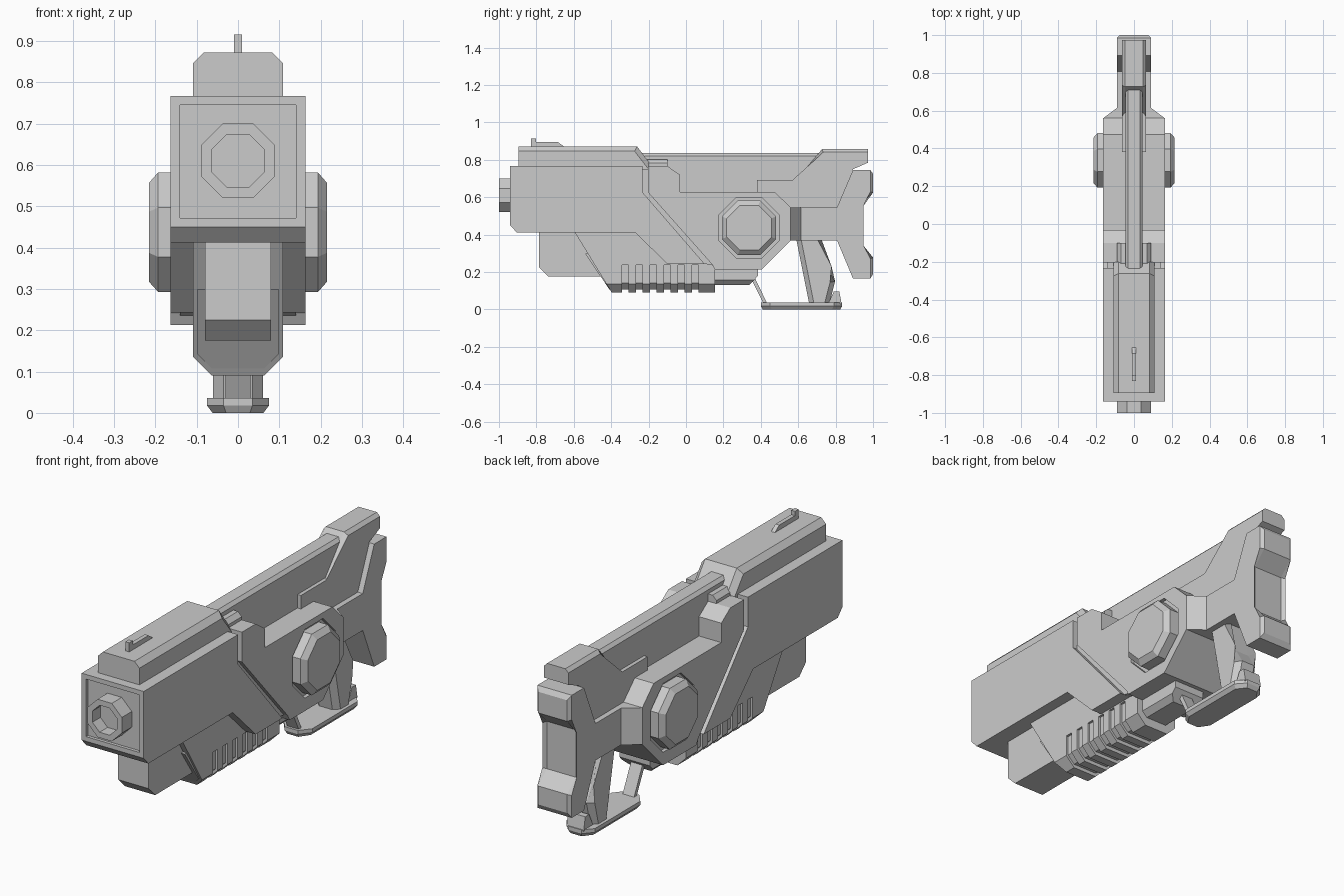
import bpy, bmesh, math
from mathutils import Matrix, Vector

cube = bpy.data.objects.get("Cube")
if cube:
    bpy.data.objects.remove(cube, do_unlink=True)

grey = bpy.data.materials.new("plain grey")
grey.use_nodes = True
COLOUR = (0.6, 0.6, 0.6, 1)
grey.diffuse_color = COLOUR
grey.node_tree.nodes["Principled BSDF"].inputs["Base Color"].default_value = COLOUR


def finish(bm, name):
    bmesh.ops.recalc_face_normals(bm, faces=bm.faces)
    mesh = bpy.data.meshes.new(name)
    bm.to_mesh(mesh)
    bm.free()
    mesh.materials.append(grey)
    obj = bpy.data.objects.new(name, mesh)
    bpy.context.scene.collection.objects.link(obj)
    return obj


def prism(name, profile, hw, chamfer=0, rule=None):
    """Extrude a (y, z) profile across x; chamfer side edges whose midpoint meets the rule."""
    bm = bmesh.new()
    rings = [[bm.verts.new((x, y, z)) for y, z in profile] for x in (-hw, hw)]
    n = len(profile)
    for ring in rings:
        bm.faces.new(ring)
    for i in range(n):
        j = (i + 1) % n
        bm.faces.new((rings[0][i], rings[0][j], rings[1][j], rings[1][i]))
    if chamfer:
        edges = []
        for e in bm.edges:
            a, b = e.verts
            if abs(a.co.x - b.co.x) < 1e-5 and rule((a.co + b.co) / 2, abs(a.co.z - b.co.z)):
                edges.append(e)
        bmesh.ops.bevel(bm, geom=edges, offset=chamfer, segments=1, affect='EDGES')
    return finish(bm, name)


def loft(name, rings):
    """Skin a list of equal-length point rings and cap both ends."""
    bm = bmesh.new()
    vs = [[bm.verts.new(p) for p in ring] for ring in rings]
    n = len(vs[0])
    for a, b in zip(vs, vs[1:]):
        for i in range(n):
            j = (i + 1) % n
            bm.faces.new((a[i], a[j], b[j], b[i]))
    bm.faces.new(vs[0])
    bm.faces.new(vs[-1])
    return finish(bm, name)


def octagon(apothem):
    r = apothem / math.cos(math.pi / 8)
    return [(r * math.cos(math.pi / 8 + k * math.pi / 4),
             r * math.sin(math.pi / 8 + k * math.pi / 4)) for k in range(8)]


def box_ring(x, y, z):
    return [(-x, y - 0, z[0]), (x, y, z[0]), (x, y, z[1]), (-x, y, z[1])]


def cut(target, cutter):
    """Subtract the cutter and delete it."""
    cutter.hide_render = True
    mod = target.modifiers.new("cut", 'BOOLEAN')
    mod.operation = 'DIFFERENCE'
    mod.solver = 'EXACT'
    mod.object = cutter
    bpy.context.view_layer.objects.active = target
    bpy.ops.object.modifier_apply(modifier=mod.name)
    bpy.data.objects.remove(cutter, do_unlink=True)


def flat_top(limit):
    return lambda mid, rise: mid.z > limit and rise < 0.01


def flat_bottom(limit):
    return lambda mid, rise: mid.z < limit and rise < 0.01


# Front shroud with a shallow recessed face
shroud = prism("front_shroud", [(-0.94, 0.45), (-0.94, 0.767), (-0.232, 0.767), (-0.232, 0.626),
                                (0.10, 0.243), (-0.10, 0.243), (-0.272, 0.412), (-0.905, 0.412)], 0.163)
cut(shroud, loft("recess_cutter", [box_ring(0.14, y, (0.472, 0.745)) for y in (-1.1, -0.925)]))

# Hollow octagonal muzzle
rings = [[(x, y, z + 0.61) for x, z in octagon(a)]
         for a, y in ((0.09, -0.9), (0.09, -1.0), (0.064, -1.0), (0.064, -0.94))]
loft("muzzle", rings)

# Sunken strip between shroud and receiver
prism("groove_filler", [(-0.26, 0.75), (-0.18, 0.75), (-0.18, 0.63), (0.17, 0.23),
                        (0.07, 0.25), (-0.26, 0.61)], 0.14)

# Receiver with octagonal wells for the dials
receiver = prism("receiver", [(-0.203, 0.767), (-0.10, 0.767), (-0.032, 0.72), (-0.032, 0.628),
                              (0.475, 0.628), (0.56, 0.545), (0.56, 0.37), (0.405, 0.213),
                              (0.155, 0.213), (0.14, 0.24), (-0.203, 0.626)], 0.163)
DY, DZ = 0.337, 0.437
for side, label in ((1, "left"), (-1, "right")):
    well = [[(side * x, DY + a, DZ + b) for a, b in octagon(0.163)] for x in (0.145, 0.25)]
    cut(receiver, loft("well_cutter", well))
    loft(label + "_dial", [[(side * x, DY + a, DZ + b) for a, b in octagon(ap)]
                           for ap, x in ((0.145, 0.13), (0.145, 0.193), (0.12, 0.215))])

# Tapered neck from receiver to stock
loft("receiver_neck", [box_ring(0.163, 0.55, (0.37, 0.545)), box_ring(0.163, 0.56, (0.37, 0.545)),
                       box_ring(0.09, 0.615, (0.37, 0.545))])

# Top cover, its rear tab and the sight
prism("top_cover", [(-0.895, 0.75), (-0.895, 0.872), (-0.262, 0.872), (-0.20, 0.79), (-0.20, 0.75)],
      0.109, 0.026, lambda m, rise: m.z > 0.8 and abs(m.y + 0.895) > 0.01)
prism("cover_tab", [(-0.25, 0.75), (-0.25, 0.802), (-0.10, 0.802), (-0.10, 0.75)],
      0.09, 0.02, flat_top(0.8))
prism("front_sight", [(-0.83, 0.86), (-0.83, 0.915), (-0.803, 0.915), (-0.803, 0.895),
                      (-0.685, 0.895), (-0.65, 0.87), (-0.65, 0.86)], 0.01)

# Spine rail and cheek piece
prism("spine_rail", [(-0.28, 0.55), (-0.28, 0.836), (0.76, 0.836), (0.76, 0.55)],
      0.046, 0.015, flat_top(0.8))
prism("cheek_piece", [(0.38, 0.52), (0.38, 0.692), (0.59, 0.692), (0.727, 0.857), (0.973, 0.857),
                      (0.973, 0.785), (0.893, 0.75), (0.82, 0.52)],
      0.064, 0.016, lambda m, rise: m.z > 0.68 and m.y > 0.4 and m.y < 0.96 and m.z > 0.77)

# Stock bar and butt
prism("stock", [(0.56, 0.37), (0.56, 0.545), (0.807, 0.545), (0.893, 0.747), (0.985, 0.747),
                (1.0, 0.725), (1.0, 0.625), (0.935, 0.56), (0.935, 0.335), (1.0, 0.278),
                (1.0, 0.19), (0.985, 0.165), (0.893, 0.165), (0.807, 0.37)],
      0.09, 0.014, lambda m, rise: m.y > 0.93 and rise > 0.03)

# Block under the barrel
prism("lower_barrel_block", [(-0.785, 0.43), (-0.785, 0.225), (-0.735, 0.175), (-0.4, 0.175),
                             (-0.4, 0.43)], 0.08)

# Ribbed handguard: narrow core, full-width upper part and ribs
prism("handguard_core", [(-0.54, 0.30), (-0.41, 0.107), (0.145, 0.107), (0.145, 0.30)],
      0.098, 0.035, flat_bottom(0.15))
prism("handguard_upper", [(-0.595, 0.413), (-0.487, 0.237), (0.155, 0.237), (0.155, 0.30),
                          (-0.15, 0.413)], 0.109)
SLOT, PITCH, FIRST = 0.035, 0.075, -0.343
prism("handguard_front", [(-0.487, 0.237), (-0.397, 0.09), (FIRST, 0.09), (FIRST, 0.237)],
      0.109, 0.046, flat_bottom(0.1))
for i in range(6):
    a = FIRST + SLOT + i * PITCH
    b = 0.155 if i == 5 else a + PITCH - SLOT
    prism("handguard_rib_%d" % (i + 1), [(a, 0.237), (a, 0.09), (b, 0.09), (b, 0.237)],
          0.109, 0.046, flat_bottom(0.1))

# Trigger housing, guard strut and guard plate
prism("trigger_housing", [(0.14, 0.23), (0.14, 0.132), (0.34, 0.132), (0.385, 0.18), (0.385, 0.23)],
      0.08, 0.025, flat_bottom(0.14))
prism("guard_strut", [(0.355, 0.15), (0.37, 0.165), (0.435, 0.03), (0.415, 0.03)], 0.03)
plate = [(0.40, 0.035), (0.45, 0.075), (0.79, 0.075), (0.835, 0.035)]
outline = plate + [(y, -x) for y, x in reversed(plate)]
loft("guard_plate", [[(x * s, 0.615 + (y - 0.615) * t, z) for y, x in outline]
                     for s, t, z in ((0.82, 0.95, 0), (1, 1, 0.018), (1, 1, 0.036))])

# Grip with chamfered long edges, and its heel
prism("grip", [(0.585, 0.40), (0.66, 0.025), (0.765, 0.025), (0.797, 0.15), (0.755, 0.22),
               (0.715, 0.40)], 0.06, 0.025, lambda m, rise: rise > 0.05)
prism("grip_heel", [(0.76, 0.03), (0.79, 0.095), (0.82, 0.095), (0.832, 0.03)], 0.045)
